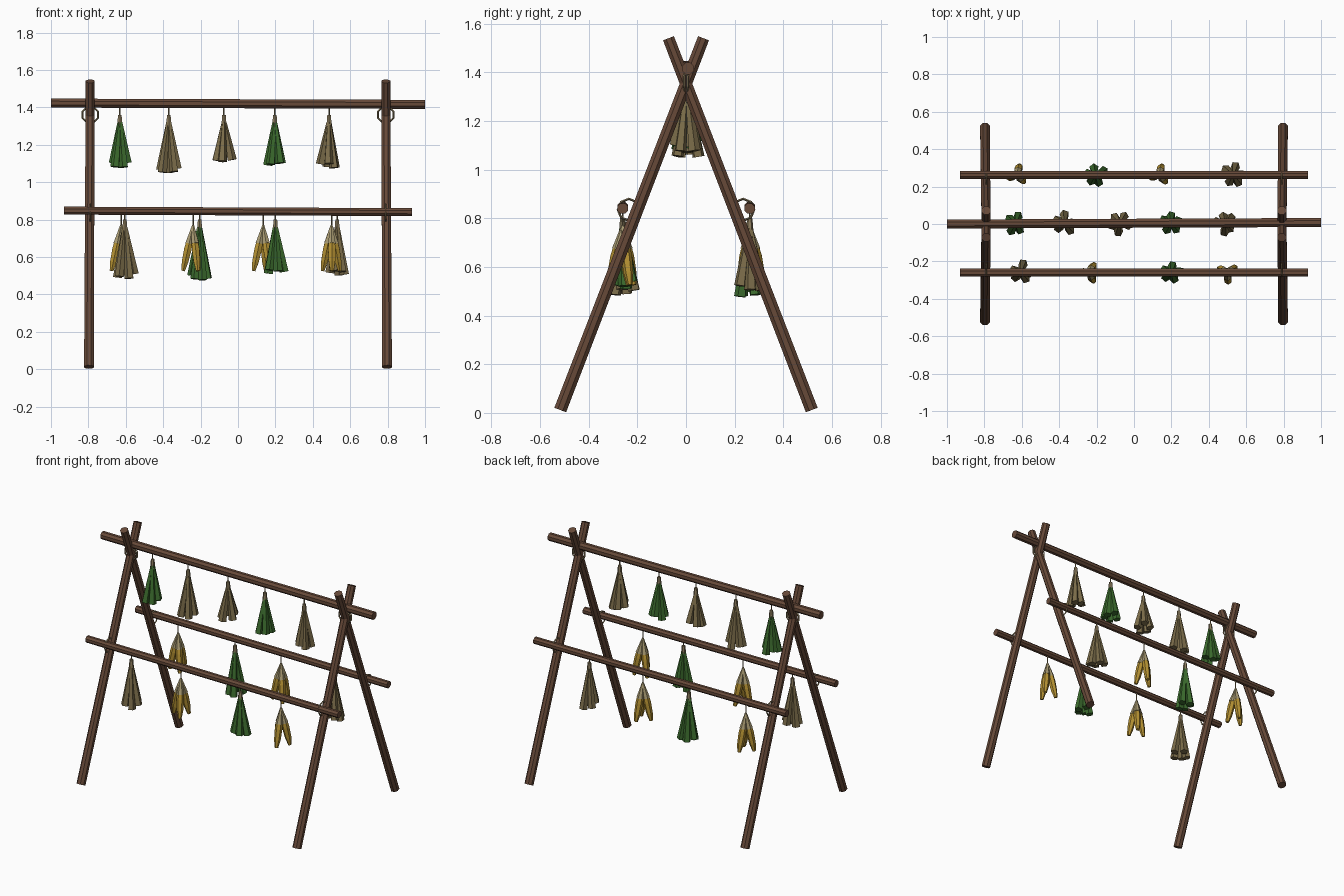
import bpy, bmesh, math, random
from mathutils import Vector

if "Cube" in bpy.data.objects:
    bpy.data.objects.remove(bpy.data.objects["Cube"])
random.seed(4)


def material(name, rgb):
    m = bpy.data.materials.new(name)
    m.diffuse_color = (*rgb, 1)
    m.use_nodes = True
    m.node_tree.nodes["Principled BSDF"].inputs["Base Color"].default_value = m.diffuse_color
    return m


WOOD = material("brown wood", (0.135, 0.067, 0.040))
ROPE = material("rope", (0.27, 0.21, 0.115))
DRY = material("dried herb", (0.20, 0.152, 0.068))
GREEN = material("green herb", (0.045, 0.150, 0.027))
CORN = material("yellow corn", (0.47, 0.29, 0.033))
HUSK = material("pale husk", (0.40, 0.33, 0.17))


def tube(bm, pts, radii, n, mat=0, spin=0.0):
    """Straight or bent n-sided tube with capped ends."""
    pts = [Vector(p) for p in pts]
    axis = (pts[-1] - pts[0]).normalized()
    ref = Vector((1, 0, 0)) if abs(axis.x) < 0.8 else Vector((0, 0, 1))
    u = axis.cross(ref).normalized()
    v = axis.cross(u)
    rings = []
    for p, r in zip(pts, radii):
        angs = [spin + 2 * math.pi * i / n for i in range(n)]
        rings.append([bm.verts.new(p + r * (math.cos(a) * u + math.sin(a) * v)) for a in angs])
    faces = [bm.faces.new(rings[0][::-1]), bm.faces.new(rings[-1])]
    for a, b in zip(rings, rings[1:]):
        for i in range(n):
            j = (i + 1) % n
            faces.append(bm.faces.new((a[i], a[j], b[j], b[i])))
    for f in faces:
        f.material_index = mat


def finish(bm, name, mats):
    bmesh.ops.recalc_face_normals(bm, faces=bm.faces[:])
    me = bpy.data.meshes.new(name)
    bm.to_mesh(me)
    bm.free()
    for m in mats:
        me.materials.append(m)
    ob = bpy.data.objects.new(name, me)
    bpy.context.collection.objects.link(ob)
    return ob


def pole(name, a, b, r0, r1):
    bm = bmesh.new()
    tube(bm, [a, b], [r0, r1], 8, 0, math.pi / 8)
    finish(bm, name, [WOOD])


def lashing(name, loc, rot):
    bpy.ops.mesh.primitive_torus_add(major_segments=8, minor_segments=4, major_radius=0.045,
                                     minor_radius=0.005, location=loc, rotation=rot)
    ob = bpy.context.object
    ob.name = name
    ob.data.materials.append(ROPE)


def herb(name, x, y, axis_z, top, length, mat, count=5):
    """Tied bunch of flared stalks hanging from a pole."""
    bm = bmesh.new()
    tube(bm, [(x, y, axis_z), (x, y, top - 0.01)], [0.004] * 2, 4, 1)
    tube(bm, [(x, y, top), (x, y, top - 0.035), (x, y, top - 0.065)], [0.011, 0.014, 0.016], 6, 1)
    start = random.uniform(0, 6.28)
    for i in range(count):
        a = start + 2 * math.pi * i / count + random.uniform(-0.25, 0.25)
        d = random.uniform(0.036, 0.05)
        c, s = math.cos(a), math.sin(a)
        z1 = top - length + random.uniform(0.0, 0.03)
        tube(bm, [(x + 0.004 * c, y + 0.004 * s, top - 0.04), (x + d * c, y + d * s, z1)],
             [0.010, 0.026], 5, 0, a)
    finish(bm, name, [mat, ROPE])


def corn(name, x, y, axis_z):
    """Three cobs with husk tops on one string."""
    bm = bmesh.new()
    top = Vector((x, y, axis_z - 0.065))
    tube(bm, [(x, y, axis_z), top - Vector((0, 0, 0.01))], [0.004] * 2, 4, 2)
    start = random.uniform(0, 6.28)
    for i in range(3):
        a = start + 2 * math.pi * i / 3
        d = Vector((0.22 * math.cos(a), 0.22 * math.sin(a), -1)).normalized()
        at = lambda t: top + d * t
        tube(bm, [at(0), at(0.10)], [0.006, 0.023], 6, 1)
        tube(bm, [at(0.085), at(0.13), at(0.20), at(0.25)], [0.019, 0.023, 0.020, 0.011], 6, 0)
    finish(bm, name, [CORN, HUSK, ROPE])


# crossed legs and lashings at each end
for side, sx in (("left", -1), ("right", 1)):
    for end, sy in (("front", -1), ("back", 1)):
        pole(f"{side}_{end}_leg", (sx * 0.797, sy * 0.517, 0.012), (sx * 0.79, -sy * 0.072, 1.54),
             0.028, 0.026)
        lashing(f"{side}_{end}_rail_lashing", (sx * 0.79, sy * 0.235, 0.835), (0, math.pi / 2, 0))
    for k in (-1, 1):
        lashing(f"{side}_top_lashing", (sx * 0.79, 0.004 * k, 1.36), (math.pi / 2, 0.4 * k, 0.08 * k))

# horizontal poles
pole("ridge_pole", (-1, 0, 1.423), (1, 0.008, 1.416), 0.026, 0.026)
pole("front_rail", (-0.93, -0.26, 0.848), (0.93, -0.26, 0.84), 0.023, 0.023)
pole("back_rail", (-0.93, 0.262, 0.848), (0.93, 0.262, 0.84), 0.023, 0.023)

# bunches on the ridge pole
for x, length, mat in ((-0.632, 0.285, GREEN), (-0.37, 0.31, DRY), (-0.075, 0.25, DRY),
                       (0.197, 0.275, GREEN), (0.487, 0.29, DRY)):
    herb("ridge_herb_bunch", x, 0.003, 1.41, 1.36, length, mat)

# bunches and corn on the two rails
for x, y, length, mat in ((-0.605, -0.26, 0.315, DRY), (0.2, -0.26, 0.29, GREEN),
                          (-0.205, 0.262, 0.33, GREEN), (0.53, 0.262, 0.30, DRY)):
    herb("rail_herb_bunch", x, y, 0.835, 0.80, length, mat)
for x, y in ((-0.24, -0.26), (0.50, -0.26), (-0.625, 0.262), (0.135, 0.262)):
    corn("corn_bunch", x, y, 0.835)
